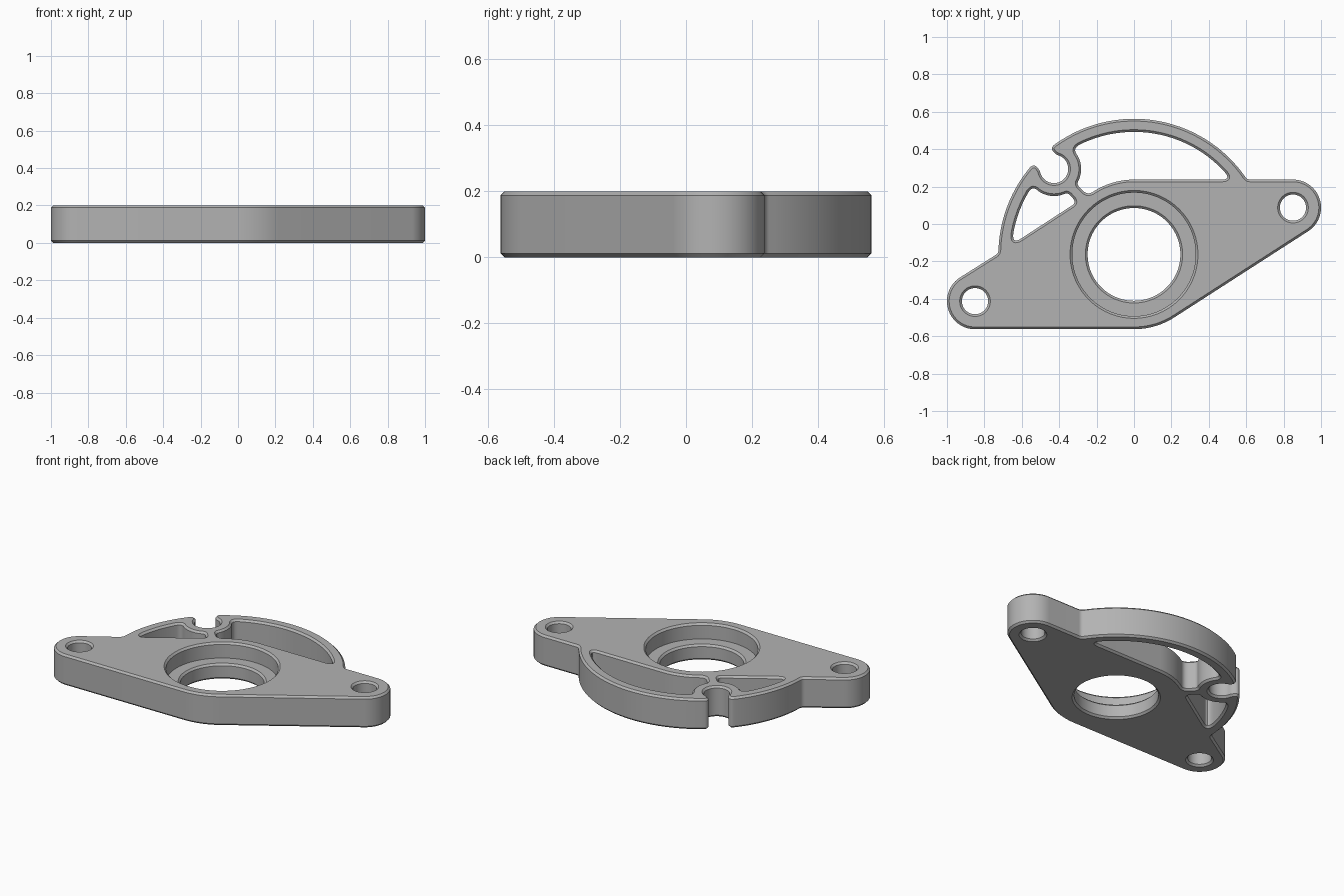
import bpy, bmesh
from math import sin, cos, asin, acos, radians, degrees, hypot, pi
from mathutils import Vector

if "Cube" in bpy.data.objects:
    bpy.data.objects.remove(bpy.data.objects["Cube"])

# Main dimensions
HEIGHT, CHAMFER = 0.2, 0.012
HUB = Vector((0, -0.1625))
HUB_R, LUG_R, RIM_OUT, RIM_IN = 0.4, 0.15, 0.725, 0.655
LUGS = [HUB + Vector((0.85, 0.25)), HUB + Vector((-0.85, -0.25))]
BORE_R, RECESS_R, LUG_HOLE_R, LEDGE_Z = 0.248, 0.33, 0.07, 0.1
TILT = 123                      # normal of the sloping plate edges
NOTCH_DIR, NOTCH_DIST, NOTCH_R, NECK, BOSS_R, WEB = 133.1, 0.626, 0.076, 0.06, 0.145, 0.033

metal = bpy.data.materials.new("grey metal")
metal.use_nodes = True
GREY = (0.45, 0.45, 0.45, 1)
metal.diffuse_color = GREY
metal.node_tree.nodes["Principled BSDF"].inputs["Base Color"].default_value = GREY


def polar(centre, radius, angle):
    return centre + Vector((cos(radians(angle)), sin(radians(angle)))) * radius


def arc(centre, radius, start, end):
    n = max(4, int(abs(end - start) / 3))
    return [polar(centre, radius, start + (end - start) * i / n) for i in range(n + 1)]


def circle(centre, radius):
    return arc(centre, radius, 0, 360)[:-1]


def trim(points, length):
    """Cut a length off the start of a polyline."""
    points = list(points)
    while len(points) > 2 and (points[1] - points[0]).length <= length:
        length -= (points[1] - points[0]).length
        points.pop(0)
    step = points[1] - points[0]
    points[0] = points[0] + step * min(length / step.length, 0.95)
    return points


def rounded(segments):
    """Join (points, trim at end) segments into a loop with rounded corners."""
    cut = []
    for i, (points, end_trim) in enumerate(segments):
        start_trim = segments[i - 1][1]
        if start_trim:
            points = trim(points, start_trim)
        if end_trim:
            points = trim(points[::-1], end_trim)[::-1]
        cut.append(points)
    loop = []
    for i, points in enumerate(cut):
        loop += points
        if segments[i][1]:
            corner, nxt = segments[i][0][-1], cut[(i + 1) % len(cut)][0]
            for k in range(1, 8):
                t = k / 8
                loop.append(points[-1] * (1 - t) ** 2 + corner * 2 * t * (1 - t) + nxt * t * t)
    clean = [p for i, p in enumerate(loop) if (p - loop[i - 1]).length > 1e-4]
    return clean


def finish(obj):
    obj.data.materials.clear()
    obj.data.materials.append(metal)
    bpy.ops.object.select_all(action='DESELECT')
    obj.select_set(True)
    bpy.context.view_layer.objects.active = obj
    bpy.ops.object.shade_smooth_by_angle(angle=radians(25))


# Outer outline: two lugs, hub, raised rim and open notch
boss = polar(HUB, NOTCH_DIST, NOTCH_DIR)
spread = degrees(acos(HUB_R / RIM_OUT))
neck_turn = degrees(asin(NECK / RIM_OUT))
neck_open = degrees(asin(NECK / NOTCH_R))
rim_a = arc(HUB, RIM_OUT, 90 - spread, NOTCH_DIR - neck_turn)
rim_b = arc(HUB, RIM_OUT, NOTCH_DIR + neck_turn, TILT + spread)
notch = arc(boss, NOTCH_R, NOTCH_DIR - neck_open, NOTCH_DIR + neck_open - 360)
lug_a = arc(LUGS[0], LUG_R, TILT - 180, 90)
lug_b = arc(LUGS[1], LUG_R, TILT, 270)
outline = rounded([
    (lug_a + [rim_a[0]], 0.018),
    (rim_a, 0.03),
    ([rim_a[-1], notch[0]], 0.018),
    (notch, 0.018),
    ([notch[-1], rim_b[0]], 0.03),
    (rim_b, 0.018),
    ([rim_b[-1]] + lug_b + arc(HUB, HUB_R, 270, TILT + 180) + [lug_a[0]], 0),
])

# Lightening slots between rim, boss, web and hub
gap = degrees(acos((RIM_IN**2 + NOTCH_DIST**2 - BOSS_R**2) / (2 * RIM_IN * NOTCH_DIST)))
web_boss = degrees(asin(WEB / BOSS_R))
web_hub = degrees(asin(WEB / HUB_R))
inner = degrees(acos(HUB_R / RIM_IN))


def boss_angle(point):
    return degrees((point - boss).angle_signed(Vector((1, 0))))


rim = arc(HUB, RIM_IN, 90 - inner, NOTCH_DIR - gap)
wall = arc(boss, BOSS_R, boss_angle(rim[-1]), NOTCH_DIR - 180 + web_boss)
base = arc(HUB, HUB_R, NOTCH_DIR - web_hub, 90)
large_slot = rounded([
    (rim, 0.045), (wall, 0.02), ([wall[-1], base[0]], 0.04), (base + [rim[0]], 0.05)])

rim = arc(HUB, RIM_IN, NOTCH_DIR + gap, TILT + inner)
first = NOTCH_DIR + 180 - web_boss
wall = arc(boss, BOSS_R, first, boss_angle(rim[0]) % 360)
turn = NOTCH_DIR + web_hub
root = polar(HUB, HUB_R / cos(radians(turn - TILT)), turn)
small_slot = rounded([
    (rim, 0.06), ([rim[-1], root], 0.03), ([root, wall[0]], 0.02), (wall, 0.04)])

# Chamfered plate from the filled outline and its openings
curve = bpy.data.curves.new("plate_outline", 'CURVE')
curve.dimensions = '2D'
curve.fill_mode = 'BOTH'
curve.extrude = HEIGHT / 2 - CHAMFER
curve.bevel_depth = CHAMFER
curve.bevel_resolution = 0
curve.offset = -CHAMFER
loops = [outline, large_slot, small_slot, circle(HUB, RECESS_R)]
loops += [circle(c, LUG_HOLE_R) for c in LUGS]
for loop in loops:
    spline = curve.splines.new('POLY')
    spline.points.add(len(loop) - 1)
    for point, p in zip(spline.points, loop):
        point.co = (p.x, p.y, 0, 1)
    spline.use_cyclic_u = True
helper = bpy.data.objects.new("plate_outline", curve)
bpy.context.collection.objects.link(helper)
mesh = bpy.data.meshes.new_from_object(helper.evaluated_get(bpy.context.evaluated_depsgraph_get()))
bpy.data.objects.remove(helper)
bm = bmesh.new()
bm.from_mesh(mesh)
bmesh.ops.remove_doubles(bm, verts=bm.verts, dist=1e-5)
bmesh.ops.recalc_face_normals(bm, faces=bm.faces)
bmesh.ops.translate(bm, verts=bm.verts, vec=(0, 0, HEIGHT / 2))
bm.to_mesh(mesh)
bm.free()
plate = bpy.data.objects.new("flange_plate", mesh)
bpy.context.collection.objects.link(plate)
finish(plate)

# Stepped ledge ring at the bottom of the recess
profile = [(RECESS_R + CHAMFER, 0), (BORE_R + CHAMFER, 0), (BORE_R, CHAMFER),
           (BORE_R, LEDGE_Z - CHAMFER), (BORE_R + CHAMFER, LEDGE_Z),
           (RECESS_R, LEDGE_Z), (RECESS_R, CHAMFER)]
bm = bmesh.new()
SIDES = 120
rings = [[bm.verts.new((*polar(HUB, r, 360 * i / SIDES), z)) for i in range(SIDES)] for r, z in profile]
for k, ring in enumerate(rings):
    nxt = rings[(k + 1) % len(rings)]
    for i in range(SIDES):
        j = (i + 1) % SIDES
        bm.faces.new((ring[i], ring[j], nxt[j], nxt[i]))
bmesh.ops.recalc_face_normals(bm, faces=bm.faces)
mesh = bpy.data.meshes.new("bore_ledge")
bm.to_mesh(mesh)
bm.free()
ledge = bpy.data.objects.new("bore_ledge", mesh)
bpy.context.collection.objects.link(ledge)
finish(ledge)
